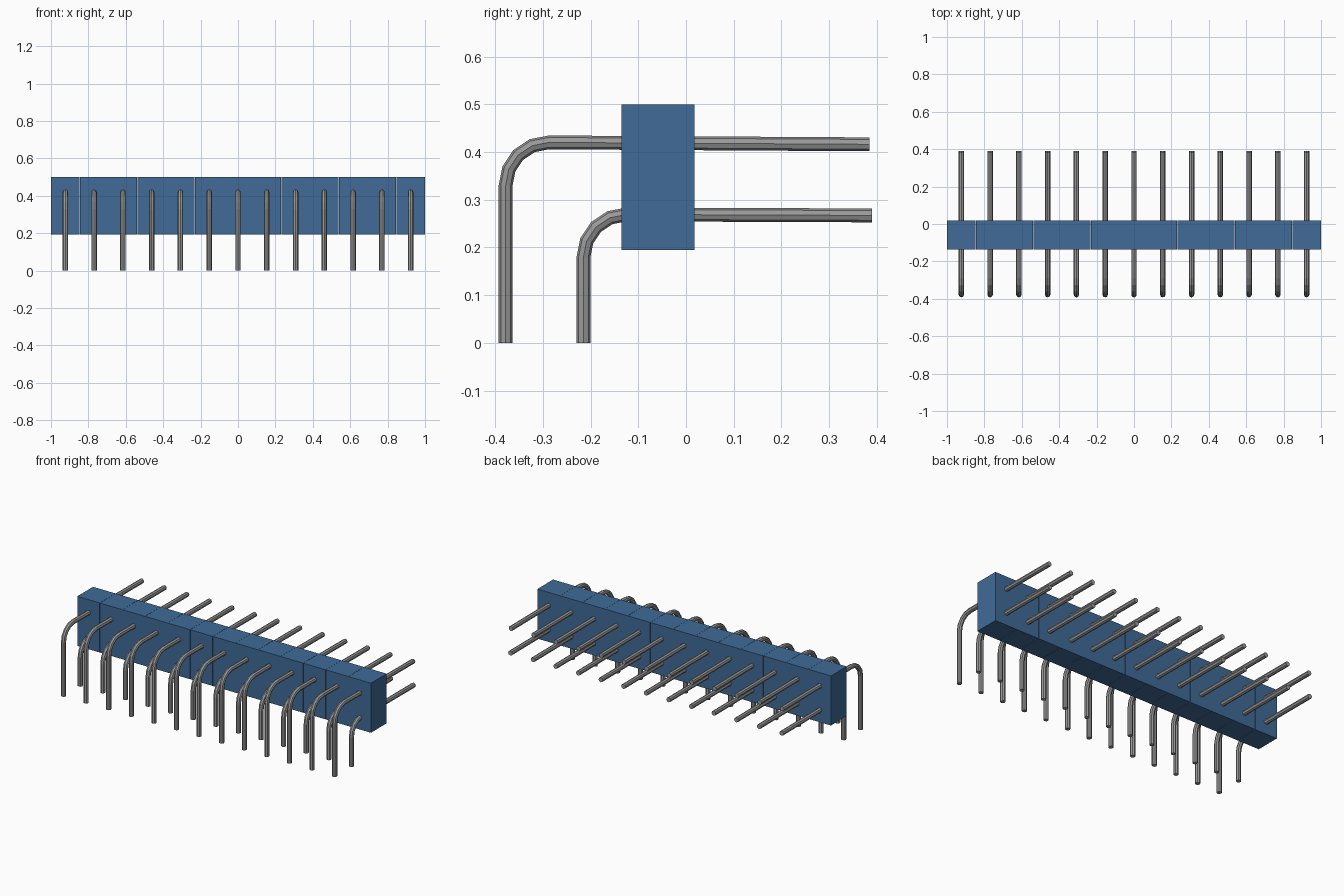
import bpy, bmesh, math
from mathutils import Vector

cube = bpy.data.objects.get("Cube")
if cube:
    bpy.data.objects.remove(cube, do_unlink=True)

COUNT = 13
PITCH = 2.0 / COUNT
GAP = 0.001          # hairline seam between housing blocks
RADIUS = 0.0145
SIDES = 8
BEND_STEPS = 4


def material(name, rgb, metallic=0.0):
    mat = bpy.data.materials.new(name)
    mat.use_nodes = True
    mat.diffuse_color = (*rgb, 1)
    bsdf = mat.node_tree.nodes["Principled BSDF"]
    bsdf.inputs["Base Color"].default_value = (*rgb, 1)
    return mat


def finish_mesh(bm, name, mat):
    bmesh.ops.recalc_face_normals(bm, faces=bm.faces)
    mesh = bpy.data.meshes.new(name)
    bm.to_mesh(mesh)
    bm.free()
    mesh.materials.append(mat)
    return mesh


def place(name, mesh, x):
    obj = bpy.data.objects.new(name, mesh)
    obj.location.x = x
    bpy.context.collection.objects.link(obj)


def block_mesh(mat):
    bm = bmesh.new()
    bmesh.ops.create_cube(bm, size=1)
    bmesh.ops.scale(bm, vec=(PITCH - GAP, 0.153, 0.305), verts=bm.verts)
    bmesh.ops.translate(bm, vec=(0, -0.0585, 0.3465), verts=bm.verts)
    return finish_mesh(bm, "housing_block", mat)


def pin_mesh(name, back_y, back_z, top_z, leg_y, bend, mat):
    # Path in the side plane: straight shaft, quarter bend, vertical leg
    path = [((back_y, back_z), 0.0)]
    for i in range(BEND_STEPS + 1):
        a = i / BEND_STEPS * math.pi / 2
        path.append(((leg_y + bend - bend * math.sin(a),
                      top_z - bend + bend * math.cos(a)), a))
    path.append(((leg_y, 0.0), math.pi / 2))
    # Sweep an octagon along the path
    bm = bmesh.new()
    rings = []
    for (y, z), a in path:
        outward = Vector((0, -math.sin(a), math.cos(a)))
        ring = []
        for k in range(SIDES):
            t = 2 * math.pi * k / SIDES
            offset = Vector((math.cos(t), 0, 0)) + outward * math.sin(t)
            ring.append(bm.verts.new(Vector((0, y, z)) + offset * RADIUS))
        rings.append(ring)
    for r0, r1 in zip(rings, rings[1:]):
        for k in range(SIDES):
            n = (k + 1) % SIDES
            bm.faces.new((r0[k], r0[n], r1[n], r1[k]))
    bm.faces.new(rings[0])
    bm.faces.new(rings[-1])
    return finish_mesh(bm, name, mat)


blue = material("blue plastic", (0.05, 0.145, 0.31))
grey = material("grey metal", (0.32, 0.32, 0.32))

block = block_mesh(blue)
upper = pin_mesh("upper_pin", 0.385, 0.416, 0.420, -0.378, 0.09, grey)
lower = pin_mesh("lower_pin", 0.390, 0.267, 0.269, -0.215, 0.09, grey)

# One housing block and two bent pins per column
for i in range(COUNT):
    x = (i - (COUNT - 1) / 2) * PITCH
    place(f"housing_block_{i + 1}", block, x)
    place(f"upper_pin_{i + 1}", upper, x)
    place(f"lower_pin_{i + 1}", lower, x)
